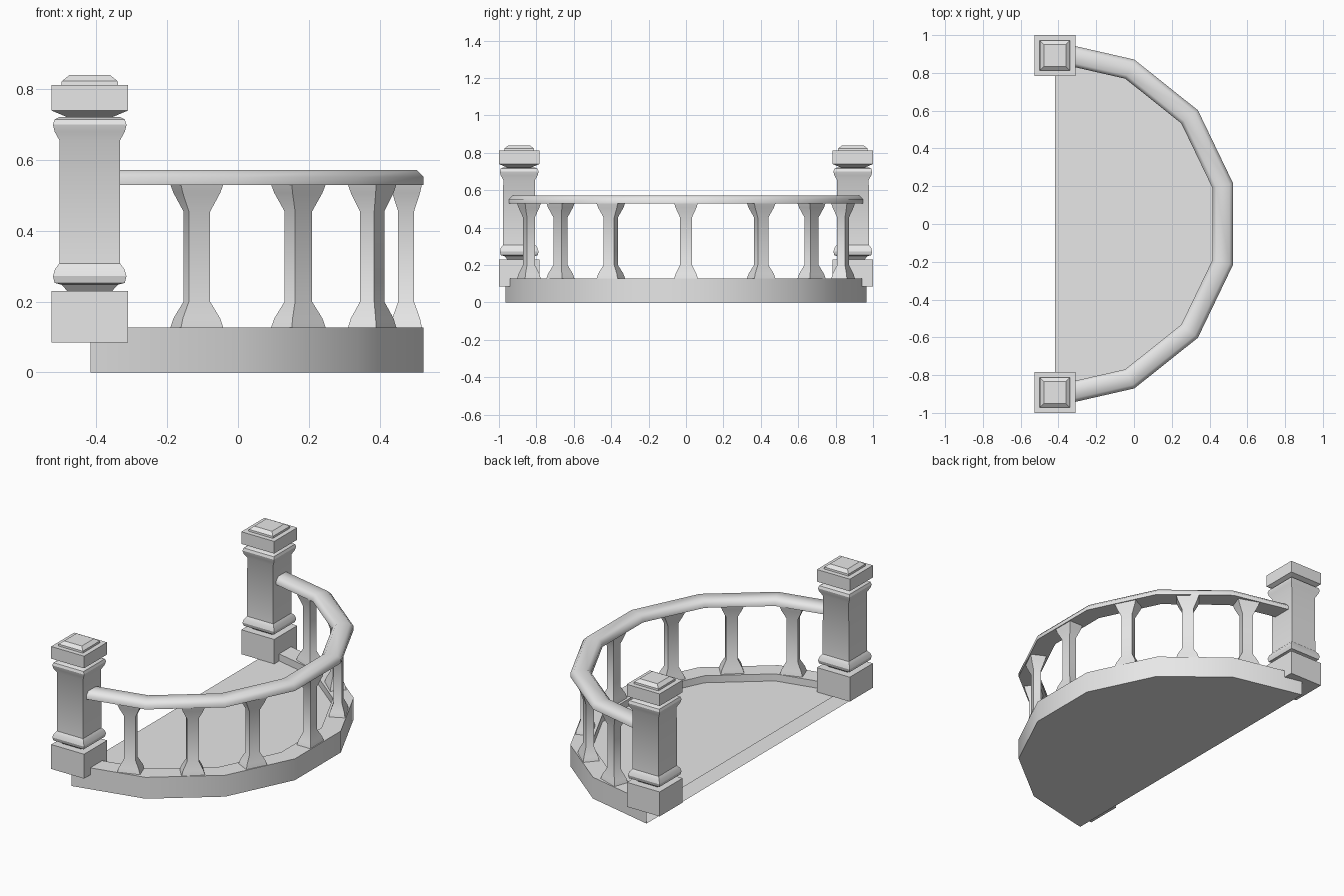
import bpy, bmesh
from math import sin, cos, pi, radians
from mathutils import Matrix, Vector

cube = bpy.data.objects.get("Cube")
if cube:
    bpy.data.objects.remove(cube, do_unlink=True)

CENTRE_X = -0.417                 # centre of the half-round plan
OUTER, INNER = 0.966, 0.854       # corner radii of the fourteen-sided plan
ANGLES = [pi / 2 - i * pi / 7 for i in range(8)]

stone = bpy.data.materials.new("grey stone")
stone.use_nodes = True
stone.diffuse_color = (0.8, 0.8, 0.8, 1)
stone.node_tree.nodes["Principled BSDF"].inputs["Base Color"].default_value = (0.8, 0.8, 0.8, 1)


def finish(bm, name, smooth_angle=30, matrix=None):
    """Turn a bmesh into a named, shaded object."""
    bmesh.ops.recalc_face_normals(bm, faces=bm.faces)
    mesh = bpy.data.meshes.new(name)
    bm.to_mesh(mesh)
    bm.free()
    mesh.materials.append(stone)
    obj = bpy.data.objects.new(name, mesh)
    bpy.context.collection.objects.link(obj)
    if matrix is not None:
        obj.matrix_world = matrix
    bpy.ops.object.select_all(action='DESELECT')
    obj.select_set(True)
    bpy.context.view_layer.objects.active = obj
    bpy.ops.object.shade_smooth_by_angle(angle=radians(smooth_angle))
    return obj


def loft(bm, rings, closed):
    """Bridge successive rings of points with quads."""
    rows = [[bm.verts.new(p) for p in ring] for ring in rings]
    for a, b in zip(rows, rows[1:]):
        n = len(a)
        for i in range(n if closed else n - 1):
            j = (i + 1) % n
            bm.faces.new((a[i], a[j], b[j], b[i]))
    return rows


def arc_point(r, angle, z):
    return Vector((CENTRE_X + r * cos(angle), r * sin(angle), z))


def rect_stack(name, profile, x_ratio, matrix):
    """Rectangular column from (half width, height) pairs."""
    bm = bmesh.new()
    corners = ((1, 1), (-1, 1), (-1, -1), (1, -1))
    rows = loft(bm, [[(sx * w * x_ratio, sy * w, z) for sx, sy in corners]
                     for w, z in profile], True)
    bm.faces.new(rows[0])
    bm.faces.new(rows[-1])
    return finish(bm, name, matrix=matrix)


# Slab: underside, outer wall, raised rim and sunken floor, open at the wall side
bm = bmesh.new()
slab_profile = [(OUTER, 0), (OUTER, 0.127), (INNER, 0.127), (INNER, 0.085)]
rows = loft(bm, [[arc_point(r, a, z) for a in ANGLES] for r, z in slab_profile], False)
bm.faces.new(rows[0])
bm.faces.new(rows[-1])
finish(bm, "balcony_slab")

# Handrail: bevelled section swept round the plan
bm = bmesh.new()
rail_profile = [(INNER, 0.53), (INNER, 0.552), (INNER + 0.02, 0.572),
                (OUTER - 0.02, 0.572), (OUTER, 0.552), (OUTER, 0.53)]
rows = loft(bm, [[arc_point(r, a, z) for r, z in rail_profile] for a in ANGLES], True)
bm.faces.new(rows[0])
bm.faces.new(rows[-1])
finish(bm, "handrail", 50)

# Balusters: flared at both ends, broad side along the rail
baluster_profile = [(0.064, 0.125), (0.056, 0.153), (0.032, 0.2),
                    (0.032, 0.455), (0.056, 0.507), (0.064, 0.532)]
for i, deg in enumerate((-70.3, -48.8, -26.8, 0, 26.8, 48.8, 70.3)):
    a = radians(deg)
    place = Matrix.Translation(arc_point(0.892, a, 0)) @ Matrix.Rotation(a, 4, 'Z')
    rect_stack(f"baluster_{i + 1}", baluster_profile, 0.7, place)

# End posts: plinth, moulded shaft, cap and small raised top
post_profile = [(0.108, 0.085), (0.108, 0.23), (0.063, 0.23), (0.08, 0.248),
                (0.099, 0.253), (0.104, 0.272), (0.098, 0.292), (0.086, 0.308),
                (0.085, 0.655), (0.099, 0.68), (0.104, 0.7), (0.099, 0.715),
                (0.085, 0.722), (0.065, 0.722), (0.108, 0.74), (0.108, 0.812),
                (0.08, 0.812), (0.079, 0.823), (0.058, 0.84)]
for name, side in (("front_post", -1), ("back_post", 1)):
    rect_stack(name, post_profile, 1, Matrix.Translation((-0.419, side * 0.892, 0)))
